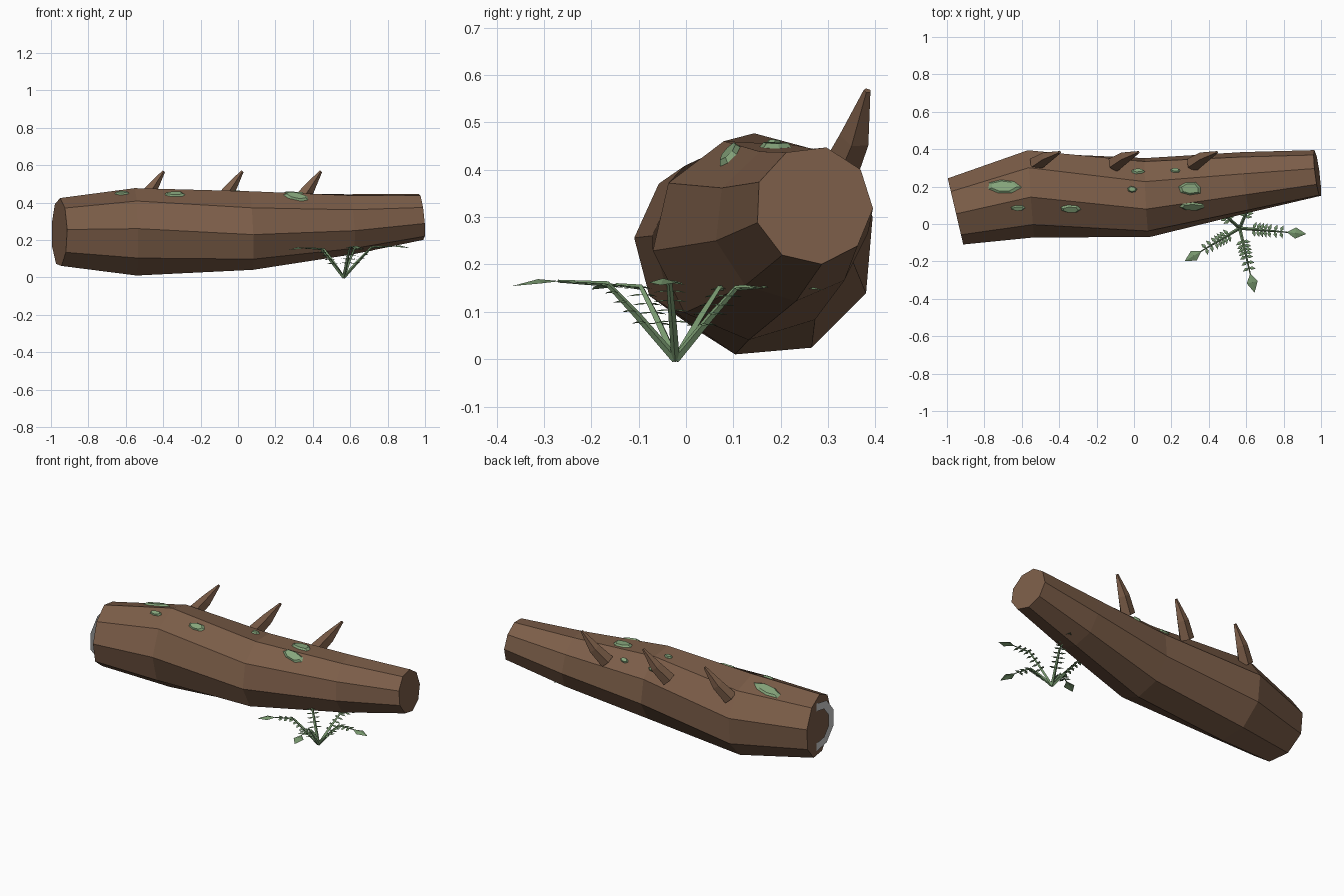
import bpy, bmesh, math, random
from math import sin, cos, radians, pi
from mathutils import Vector
from mathutils.bvhtree import BVHTree

if "Cube" in bpy.data.objects:
    bpy.data.objects.remove(bpy.data.objects["Cube"])

random.seed(4)


def material(name, rgb):
    m = bpy.data.materials.new(name)
    m.diffuse_color = (*rgb, 1)
    m.use_nodes = True
    m.node_tree.nodes["Principled BSDF"].inputs["Base Color"].default_value = m.diffuse_color
    return m


BARK = material("bark", (0.20, 0.11, 0.065))
MOSS = material("moss", (0.24, 0.38, 0.20))
LEAF = material("leaf", (0.19, 0.32, 0.16))


def finish(bm, name, mat=None, closed=True):
    if closed:
        bmesh.ops.recalc_face_normals(bm, faces=bm.faces)
    me = bpy.data.meshes.new(name)
    bm.to_mesh(me)
    bm.free()
    ob = bpy.data.objects.new(name, me)
    bpy.context.collection.objects.link(ob)
    if mat:
        me.materials.append(mat)
    return ob


def tube(bm, path, radii, sides, phases=None):
    """Loft polygon rings along a path and cap both ends."""
    path = [Vector(p) for p in path]
    rings = []
    for i, c in enumerate(path):
        t = (path[min(i + 1, len(path) - 1)] - path[max(i - 1, 0)]).normalized()
        ref = Vector((0, 0, 1)) if abs(t.z) < 0.95 else Vector((1, 0, 0))
        u = ref.cross(t).normalized()
        w = t.cross(u)
        ph = radians(phases[i]) if phases else 0
        rings.append([bm.verts.new(c + radii[i] * (u * cos(ph + 2 * pi * k / sides)
                                                   + w * sin(ph + 2 * pi * k / sides)))
                      for k in range(sides)])
    for a, b in zip(rings, rings[1:]):
        for k in range(sides):
            j = (k + 1) % sides
            bm.faces.new((a[k], a[j], b[j], b[k]))
    bm.faces.new(rings[0][::-1])
    bm.faces.new(rings[-1])


# Fallen trunk: nine-sided, bent and tapered
bm = bmesh.new()
tube(bm,
     [(-0.955, 0.07, 0.24), (-0.55, 0.165, 0.24), (0.07, 0.143, 0.255),
      (0.60, 0.222, 0.287), (0.98, 0.27, 0.325)],
     [0.185, 0.238, 0.215, 0.165, 0.126], 9, [175, 175, 187, 193, 197])
bm.normal_update()
log_bvh = BVHTree.FromBMesh(bm)
finish(bm, "log_trunk", BARK)

# Flat growth ring on the left end
bm = bmesh.new()
loops = [[bm.verts.new((-0.963, 0.08 + r * cos(2 * pi * k / 9), 0.24 + r * sin(2 * pi * k / 9)))
          for k in range(9)] for r in (0.15, 0.10)]
for k in range(9):
    j = (k + 1) % 9
    bm.faces.new((loops[0][j], loops[0][k], loops[1][k], loops[1][j]))
finish(bm, "end_ring", closed=False)

# Three broken branch stubs along the upper back edge
for i in range(3):
    x = 0.42 * i
    bm = bmesh.new()
    tube(bm, [(x - 0.525, 0.32, 0.39), (x - 0.465, 0.357, 0.468), (x - 0.397, 0.383, 0.567)],
         [0.043, 0.034, 0.008], 5, [20, 20, 20])
    finish(bm, f"branch_stub_{i + 1}", BARK)

# Moss patches: x, y, width, depth, projected onto the trunk
patches = [(-0.70, 0.20, 0.20, 0.09), (-0.62, 0.085, 0.09, 0.035), (-0.34, 0.08, 0.12, 0.045),
           (-0.01, 0.185, 0.055, 0.04), (0.02, 0.28, 0.08, 0.025), (0.22, 0.285, 0.06, 0.025),
           (0.30, 0.19, 0.14, 0.08), (0.31, 0.095, 0.16, 0.05)]
for n, (px, py, w, d) in enumerate(patches):
    bm = bmesh.new()
    wobble = [random.uniform(0.85, 1.1) for _ in range(7)]
    turn = random.uniform(0, 1)
    rows = []
    for scale, lift in ((1.0, -0.003), (0.7, 0.010)):
        row = []
        for k in range(7):
            a = turn + 2 * pi * k / 7
            p = Vector((px + w / 2 * scale * wobble[k] * cos(a),
                        py + d / 2 * scale * wobble[k] * sin(a), 1))
            hit, nor, _, _ = log_bvh.ray_cast(p, Vector((0, 0, -1)))
            if nor.z < 0:
                nor = -nor
            row.append(bm.verts.new(hit + nor * lift))
        rows.append(row)
    for k in range(7):
        j = (k + 1) % 7
        bm.faces.new((rows[0][k], rows[0][j], rows[1][j], rows[1][k]))
    bm.faces.new(rows[1])
    finish(bm, f"moss_patch_{n + 1}", MOSS, closed=False)


def leaf(bm, base, along, side, length, width):
    """Pointed leaf folded slightly along its midrib."""
    up = side.cross(along).normalized()
    if up.z < 0:
        up = -up
    a = bm.verts.new(base)
    tip = bm.verts.new(base + along * length)
    mid = bm.verts.new(base + along * length * 0.45 + up * width * 0.15)
    for s in (-1, 1):
        e = bm.verts.new(base + along * length * 0.45 + side * s * width / 2)
        bm.faces.new((a, e, mid) if s > 0 else (a, mid, e))
        bm.faces.new((e, tip, mid) if s > 0 else (mid, tip, e))


# Fern: five arching fronds, each with paired leaflets and a tip leaf
ROOT = Vector((0.565, -0.022, 0.0))
profile = [(0.0, 0.0), (0.085, 0.095), (0.15, 0.162), (0.26, 0.168)]
for i in range(5):
    ang = radians(-5 + 72 * i)
    out = Vector((cos(ang), sin(ang), 0))
    side = Vector((-sin(ang), cos(ang), 0))
    scale = random.uniform(0.92, 1.0)
    pts = [ROOT + (out * r + Vector((0, 0, z))) * scale for r, z in profile]
    bm = bmesh.new()
    tube(bm, pts, [0.009, 0.008, 0.006, 0.003], 4)
    bmesh.ops.recalc_face_normals(bm, faces=bm.faces)
    for k in range(7):
        f = 0.85 + k * 0.3
        s = min(int(f), 2)
        base = pts[s].lerp(pts[s + 1], f - s)
        for sgn in (-1, 1):
            along = (side * sgn + out * 0.35 + Vector((0, 0, -0.1))).normalized()
            across = along.cross(Vector((0, 0, 1))).normalized()
            leaf(bm, base, along, across, 0.043 - 0.001 * k, 0.02)
    leaf(bm, pts[3] - out * 0.005, (out + Vector((0, 0, -0.1))).normalized(), side, 0.105, 0.06)
    finish(bm, f"fern_frond_{i + 1}", LEAF, closed=False)
